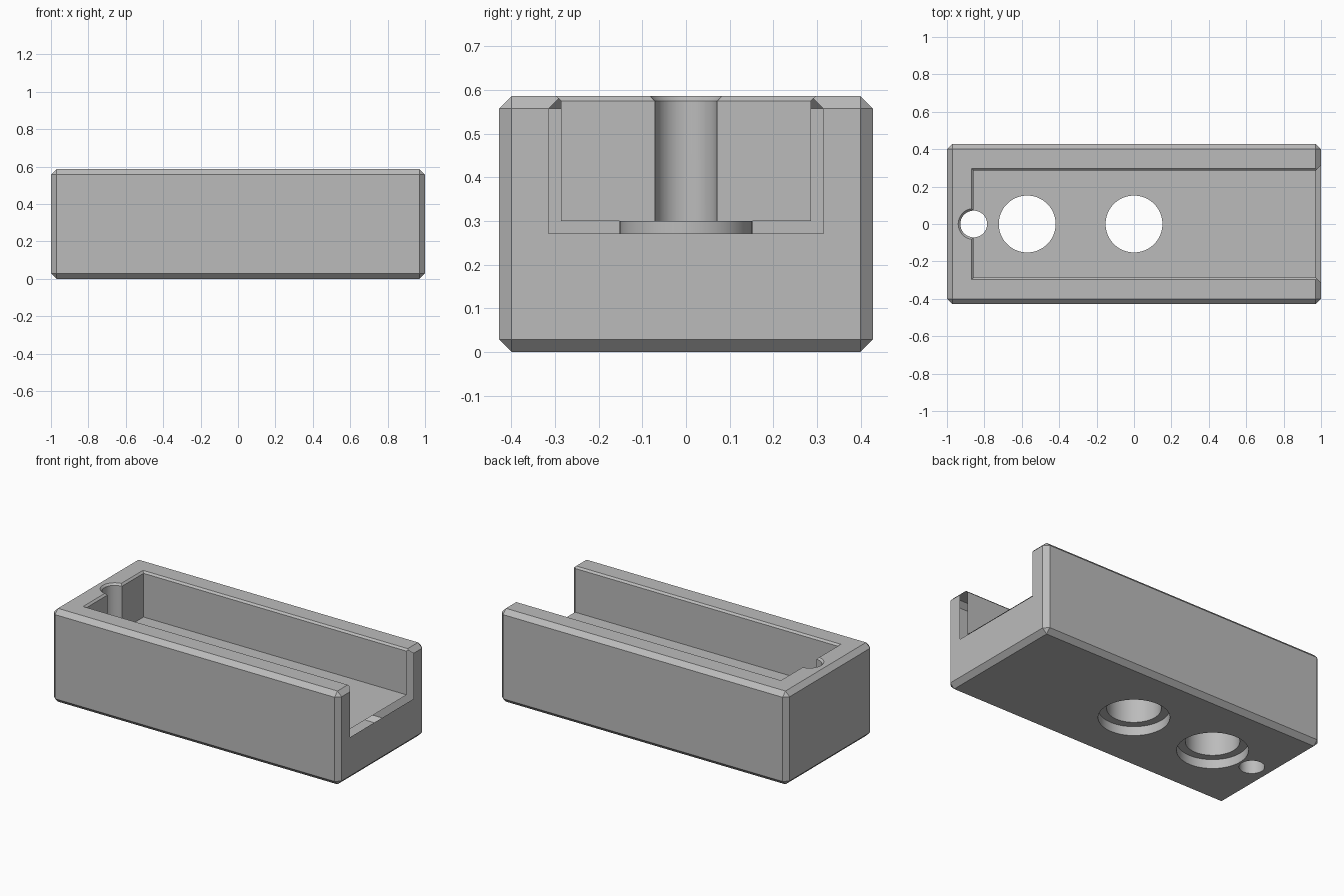
import bpy, bmesh, math
from mathutils import Matrix

default = bpy.data.objects.get("Cube")
if default:
    bpy.data.objects.remove(default, do_unlink=True)

LENGTH, WIDTH, HEIGHT = 2.0, 0.857, 0.586
CHAMFER, LIP = 0.0286, 0.0114
FLOOR, HALF, END = 0.3, 0.286, -0.857

grey = bpy.data.materials.new("plain grey")
grey.use_nodes = True
grey.diffuse_color = (0.5, 0.5, 0.5, 1)
grey.node_tree.nodes["Principled BSDF"].inputs["Base Color"].default_value = (0.5, 0.5, 0.5, 1)


def make_object(name, bm):
    bmesh.ops.recalc_face_normals(bm, faces=bm.faces)
    mesh = bpy.data.meshes.new(name)
    bm.to_mesh(mesh)
    bm.free()
    mesh.materials.append(grey)
    obj = bpy.data.objects.new(name, mesh)
    bpy.context.collection.objects.link(obj)
    return obj


def loft(name, start, finish):
    """Solid between two four-cornered outlines."""
    bm = bmesh.new()
    a = [bm.verts.new(p) for p in start]
    b = [bm.verts.new(p) for p in finish]
    bm.faces.new(a)
    bm.faces.new(b)
    for i in range(4):
        j = (i + 1) % 4
        bm.faces.new((a[i], a[j], b[j], b[i]))
    return make_object(name, bm)


def cone(name, x, r1, z1, r2, z2):
    bm = bmesh.new()
    bmesh.ops.create_cone(bm, cap_ends=True, segments=96, radius1=r1, radius2=r2,
                          depth=z2 - z1, matrix=Matrix.Translation((x, 0, (z1 + z2) / 2)))
    return make_object(name, bm)


def flat_outline(z, grow):
    y, x = HALF + grow, END - grow
    return [(x, -y, z), (1.2, -y, z), (1.2, y, z), (x, y, z)]


def end_outline(x, grow):
    y, z = HALF + grow, FLOOR - grow
    return [(x, -y, z), (x, y, z), (x, y, 0.8), (x, -y, 0.8)]


# Chamfered block
bm = bmesh.new()
bmesh.ops.create_cube(bm, size=1)
bmesh.ops.scale(bm, vec=(LENGTH, WIDTH, HEIGHT), verts=bm.verts)
bmesh.ops.translate(bm, vec=(0, 0, HEIGHT / 2), verts=bm.verts)
bmesh.ops.bevel(bm, geom=bm.edges[:], offset=CHAMFER, segments=1, affect='EDGES')
body = make_object("channel_block", bm)

# Channel, its small top lip and its flared open end
rise = 0.02
cutters = [
    loft("channel_cutter", flat_outline(FLOOR, 0), flat_outline(0.8, 0)),
    loft("lip_cutter", flat_outline(HEIGHT - LIP - rise, -rise),
         flat_outline(HEIGHT + rise, LIP + rise)),
    loft("end_flare_cutter", end_outline(1 - CHAMFER - rise, -rise),
         end_outline(1 + rise, CHAMFER + rise)),
]
# Stepped holes through the floor
for x in (0, -0.571):
    cutters.append(cone("hole_cutter", x, 0.152, -0.1, 0.152, 0.4))
    cutters.append(cone("counterbore_cutter", x, 0.2, -0.1, 0.2, 0.057))
# Small hole in the closed end with a countersunk rim
r = 0.0714
cutters.append(cone("pin_hole_cutter", END, r, -0.1, r, 0.8))
cutters.append(cone("pin_rim_cutter", END, r - rise, HEIGHT - LIP - rise,
                    r + LIP + rise, HEIGHT + rise))

for cutter in cutters:
    cutter.hide_render = True
    mod = body.modifiers.new(cutter.name, 'BOOLEAN')
    mod.operation, mod.solver, mod.object = 'DIFFERENCE', 'EXACT', cutter

# Bake the cuts and discard the cutters
bpy.context.view_layer.update()
result = bpy.data.meshes.new_from_object(
    body.evaluated_get(bpy.context.evaluated_depsgraph_get()))
body.modifiers.clear()
body.data = result
for cutter in cutters:
    bpy.data.objects.remove(cutter, do_unlink=True)
result.materials.clear()
result.materials.append(grey)
for face in result.polygons:
    face.material_index = 0

bpy.ops.object.select_all(action='DESELECT')
body.select_set(True)
bpy.context.view_layer.objects.active = body
bpy.ops.object.shade_smooth_by_angle(angle=math.radians(25))
